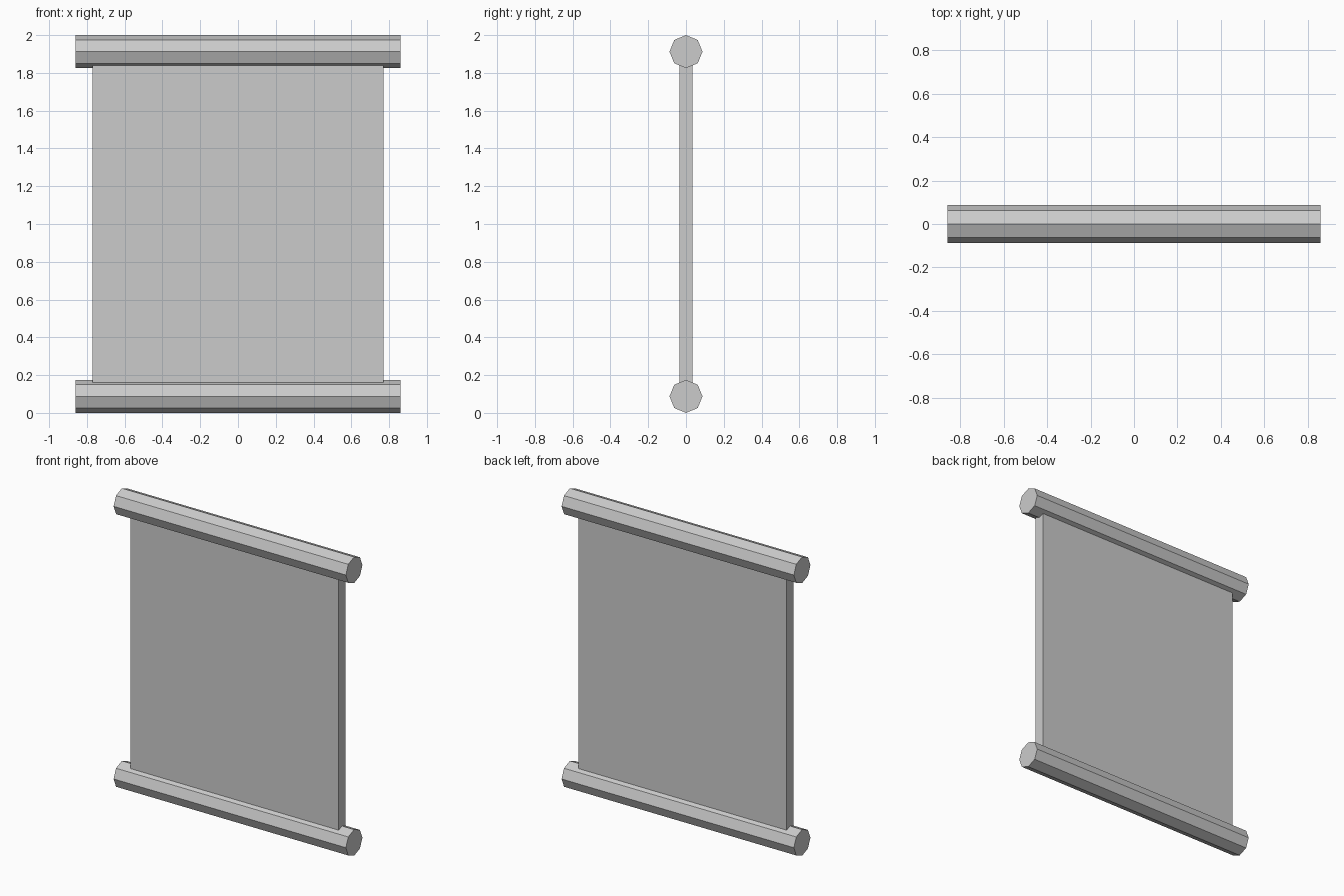
import bpy
import math

cube = bpy.data.objects.get("Cube")
if cube:
    bpy.data.objects.remove(cube, do_unlink=True)

RADIUS = 0.0875
HEIGHT = 2.0

grey = bpy.data.materials.new("light grey")
grey.use_nodes = True
colour = (0.6, 0.6, 0.6, 1)
grey.diffuse_color = colour
grey.node_tree.nodes["Principled BSDF"].inputs["Base Color"].default_value = colour


def finish(name):
    obj = bpy.context.object
    obj.name = name
    obj.data.materials.append(grey)
    bpy.ops.object.transform_apply(location=False, rotation=True, scale=True)


# Eight-sided rollers along x, each with a corner edge at the top
for name, z in (("bottom_roller", RADIUS), ("top_roller", HEIGHT - RADIUS)):
    bpy.ops.mesh.primitive_cylinder_add(vertices=8, radius=RADIUS, depth=1.72,
                                        location=(0, 0, z),
                                        rotation=(0, math.pi / 2, 0))
    finish(name)

# Flat sheet whose ends run into the rollers
bpy.ops.mesh.primitive_cube_add(size=1, location=(0, 0, HEIGHT / 2))
bpy.context.object.scale = (1.54, 0.07, HEIGHT - 2 * RADIUS)
finish("sheet")
